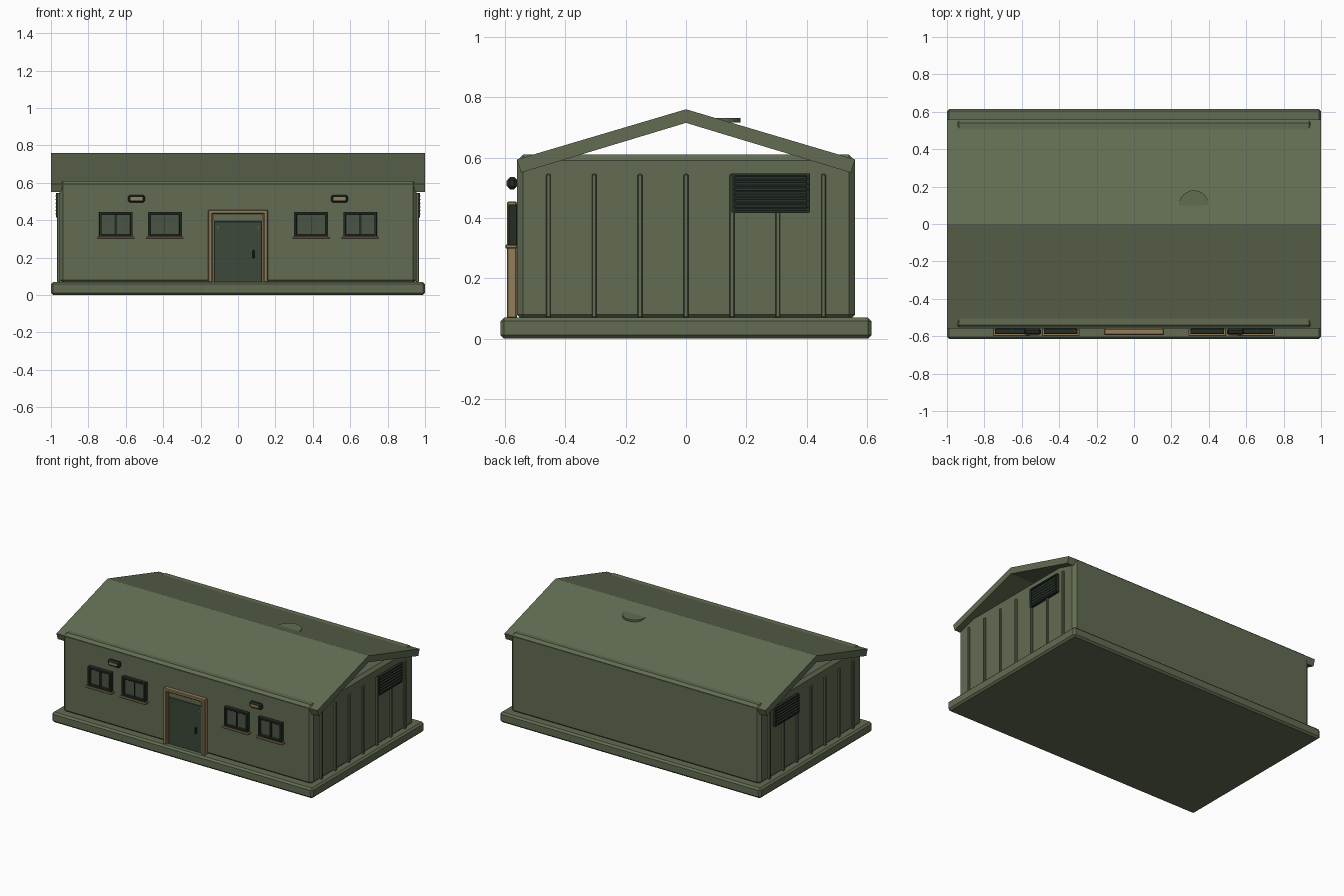
import bpy, bmesh, math

if "Cube" in bpy.data.objects:
    bpy.data.objects.remove(bpy.data.objects["Cube"], do_unlink=True)


def material(name, rgb):
    m = bpy.data.materials.new(name)
    m.use_nodes = True
    m.diffuse_color = (*rgb, 1)
    m.node_tree.nodes["Principled BSDF"].inputs["Base Color"].default_value = (*rgb, 1)
    return m


OLIVE = material("olive green", (0.122, 0.15, 0.085))
TAN = material("tan trim", (0.29, 0.21, 0.105))
DOOR = material("dark green door", (0.045, 0.066, 0.041))
DARK = material("near black green", (0.018, 0.027, 0.019))
GLASS = material("green glass", (0.07, 0.09, 0.058))


def finish(bm, name, mat):
    bmesh.ops.recalc_face_normals(bm, faces=bm.faces)
    mesh = bpy.data.meshes.new(name)
    bm.to_mesh(mesh)
    bm.free()
    mesh.materials.append(mat)
    ob = bpy.data.objects.new(name, mesh)
    bpy.context.collection.objects.link(ob)
    return ob


def box(name, x, y, z, mat, bevel=0):
    """Box spanning the given (min, max) ranges."""
    bm = bmesh.new()
    bmesh.ops.create_cube(bm, size=1)
    for v in bm.verts:
        for i, (lo, hi) in enumerate((x, y, z)):
            v.co[i] = lo if v.co[i] < 0 else hi
    if bevel:
        bmesh.ops.bevel(bm, geom=bm.edges[:], offset=bevel, segments=1, affect="EDGES")
    return finish(bm, name, mat)


def extrude_x(name, profile, x0, x1, mat):
    """Extrude a closed (y, z) profile along x."""
    bm = bmesh.new()
    face = bm.faces.new([bm.verts.new((x0, y, z)) for y, z in profile])
    ext = bmesh.ops.extrude_face_region(bm, geom=[face])["geom"]
    for v in ext:
        if isinstance(v, bmesh.types.BMVert):
            v.co.x = x1
    return finish(bm, name, mat)


def span(c, half):
    return (c - half, c + half)


# Main masses
FRONT = -0.56
box("base_slab", (-1, 1), (-0.615, 0.615), (0, 0.07), OLIVE, 0.012)
box("hut_body", (-0.955, 0.955), (FRONT, 0.56), (0.06, 0.61), OLIVE, 0.02)

# Open gable roof
extrude_x("roof", [(0, 0.76), (0.56, 0.594), (0.546, 0.55), (0, 0.715),
                   (-0.546, 0.55), (-0.56, 0.594)], -1, 1, OLIVE)

# Round roof cap half sunk in the rear slope
bm = bmesh.new()
bmesh.ops.create_cone(bm, cap_ends=True, segments=24, radius1=0.08, radius2=0.08, depth=0.014)
bmesh.ops.translate(bm, verts=bm.verts, vec=(0.32, 0.1, 0.724))
finish(bm, "roof_cap", OLIVE)

# End walls: ribs and louvred vents
for side, s in (("left", 1), ("right", -1)):
    for i in range(7):
        box(f"{side}_rib_{i}", sorted((s * 0.95, s * 0.967)), span((i - 3) * 0.152, 0.008),
            (0.07, 0.545), OLIVE, 0.003)
    vent_y = (0.157, 0.405)
    box(f"{side}_vent_back", sorted((s * 0.95, s * 0.968)), vent_y, (0.42, 0.545), DARK)
    for y in vent_y:
        box(f"{side}_vent_jamb", sorted((s * 0.95, s * 0.974)), span(y, 0.006), (0.418, 0.547), DARK)
    for z in (0.42, 0.543):
        box(f"{side}_vent_rail", sorted((s * 0.95, s * 0.974)), vent_y, span(z, 0.004), DARK)
    for i in range(6):
        z = 0.435 + i * 0.019
        slat = extrude_x(f"{side}_vent_slat_{i}", [(-0.966, z + 0.009), (-0.966, z + 0.003),
                         (-0.977, z - 0.006), (-0.977, z - 0.001)], -0.124, 0.124, DARK)
        slat.rotation_euler.z = s * math.pi / 2
        slat.location.y = 0.281

# Door with frame, transom, leaf and fittings
for s in (-1, 1):
    box("door_jamb", sorted((s * 0.137, s * 0.16)), (-0.593, FRONT), (0.068, 0.455), TAN, 0.004)
    box("door_reveal", sorted((s * 0.128, s * 0.139)), (-0.582, FRONT), (0.068, 0.435), TAN)
    box("door_rivet", span(s * 0.108, 0.005), (-0.58, -0.57), span(0.362, 0.005), OLIVE)
box("door_lintel", (-0.16, 0.16), (-0.593, FRONT), (0.434, 0.455), TAN, 0.004)
box("door_transom", (-0.13, 0.13), (-0.573, FRONT), (0.39, 0.436), OLIVE)
box("door_leaf", (-0.128, 0.128), (-0.576, FRONT), (0.068, 0.395), DOOR, 0.003)
box("door_handle", span(0.083, 0.005), (-0.589, -0.572), (0.198, 0.24), DARK, 0.002)


def window(name, cx, mullion):
    """Framed window with two panes and a sill."""
    z0, z1, w = 0.31, 0.445, 0.09
    box(name + "_glass", span(cx, w - 0.008), (-0.57, FRONT), (z0 + 0.008, z1 - 0.008), GLASS)
    for s in (-1, 1):
        box(name + "_stile", span(cx + s * (w - 0.007), 0.007), (-0.588, FRONT), (z0, z1), DARK, 0.002)
    for z in (z0 + 0.007, z1 - 0.007):
        box(name + "_rail", span(cx, w), (-0.588, FRONT), span(z, 0.007), DARK, 0.002)
    box(name + "_mullion", span(cx, mullion), (-0.578, FRONT), (z0, z1), DARK)
    box(name + "_sill", span(cx, 0.1), (-0.598, FRONT), (0.299, 0.312), TAN, 0.003)


# Mirrored pairs of windows and wall lamps
for side, s in (("left", 1), ("right", -1)):
    window(f"{side}_outer_window", s * 0.653, 0.006)
    window(f"{side}_inner_window", s * 0.392, 0.002)
    box(f"{side}_lamp", span(s * 0.543, 0.046), (-0.592, FRONT), (0.495, 0.535), DARK, 0.009)
    box(f"{side}_lamp_lens", span(s * 0.543, 0.032), (-0.595, -0.59), (0.506, 0.524), TAN)
